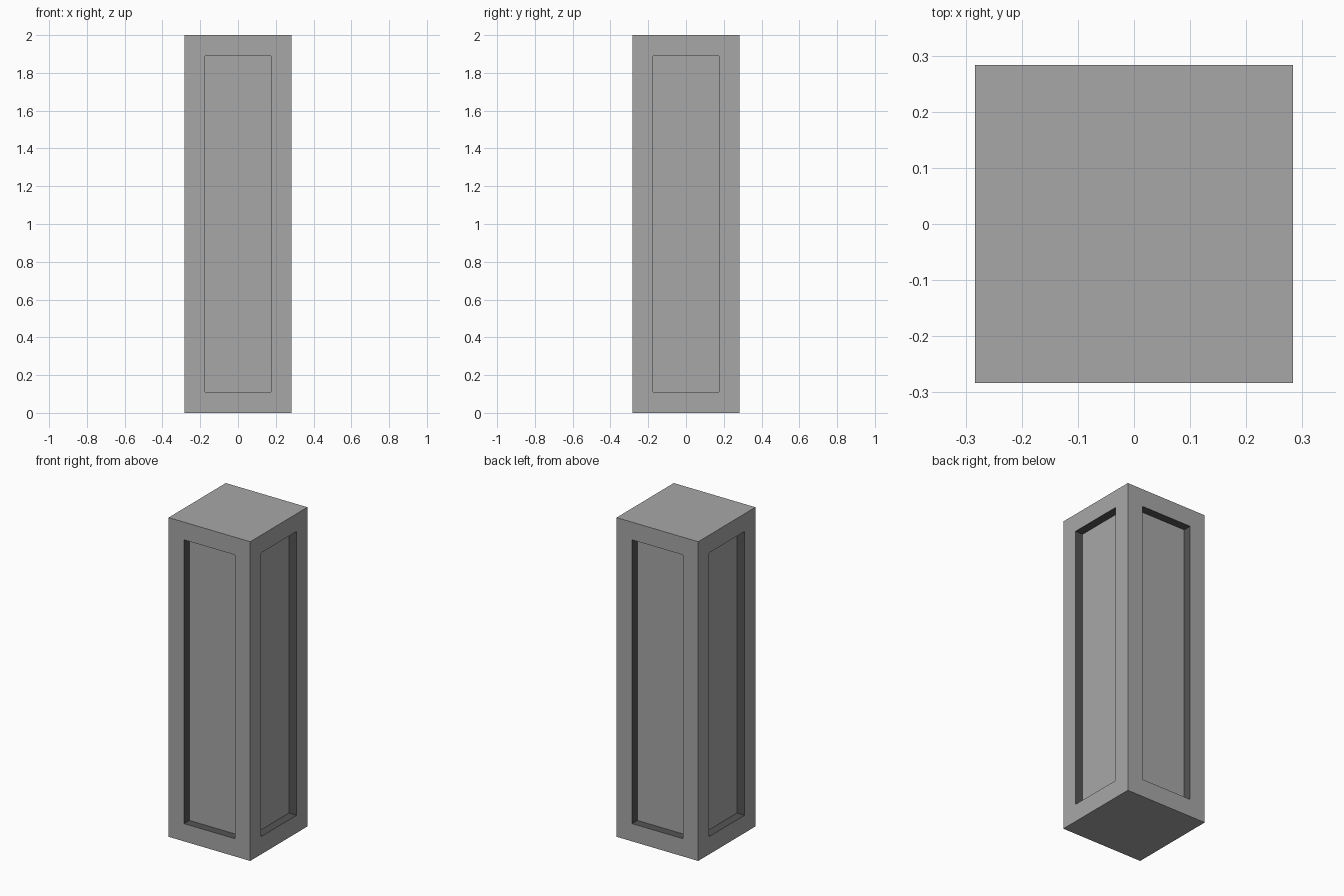
import bpy, bmesh
from mathutils import Vector

if "Cube" in bpy.data.objects:
    bpy.data.objects.remove(bpy.data.objects["Cube"])

HALF, HEIGHT = 0.283, 2.0
SIDE_BORDER, END_BORDER, DEPTH = 0.107, 0.111, 0.053

# Plain square pillar standing on the ground
bm = bmesh.new()
bmesh.ops.create_cube(bm, size=1.0)
for v in bm.verts:
    v.co = Vector((v.co.x * 2 * HALF, v.co.y * 2 * HALF, (v.co.z + 0.5) * HEIGHT))
bm.normal_update()

# Recessed panel on each of the four sides, with dark recess walls
for face in [f for f in bm.faces if abs(f.normal.z) < 0.5]:
    normal = face.normal.copy()
    bmesh.ops.inset_individual(bm, faces=[face], thickness=SIDE_BORDER, use_even_offset=True)
    for v in face.verts:
        v.co.z = END_BORDER if v.co.z < HEIGHT / 2 else HEIGHT - END_BORDER
    panel = bmesh.ops.extrude_discrete_faces(bm, faces=[face])["faces"][0]
    bmesh.ops.translate(bm, verts=panel.verts[:], vec=-normal * DEPTH)
    for edge in panel.edges:
        for wall in edge.link_faces:
            if wall != panel:
                wall.material_index = 1

bmesh.ops.recalc_face_normals(bm, faces=bm.faces[:])
mesh = bpy.data.meshes.new("panelled_pillar")
bm.to_mesh(mesh)
bm.free()

# Grey body and dark grey recess walls
for name, value in (("stone grey", 0.386), ("dark grey", 0.089)):
    mat = bpy.data.materials.new(name)
    mat.diffuse_color = (value, value, value, 1.0)
    mat.use_nodes = True
    mat.node_tree.nodes["Principled BSDF"].inputs["Base Color"].default_value = mat.diffuse_color
    mesh.materials.append(mat)

pillar = bpy.data.objects.new("panelled_pillar", mesh)
bpy.context.collection.objects.link(pillar)
